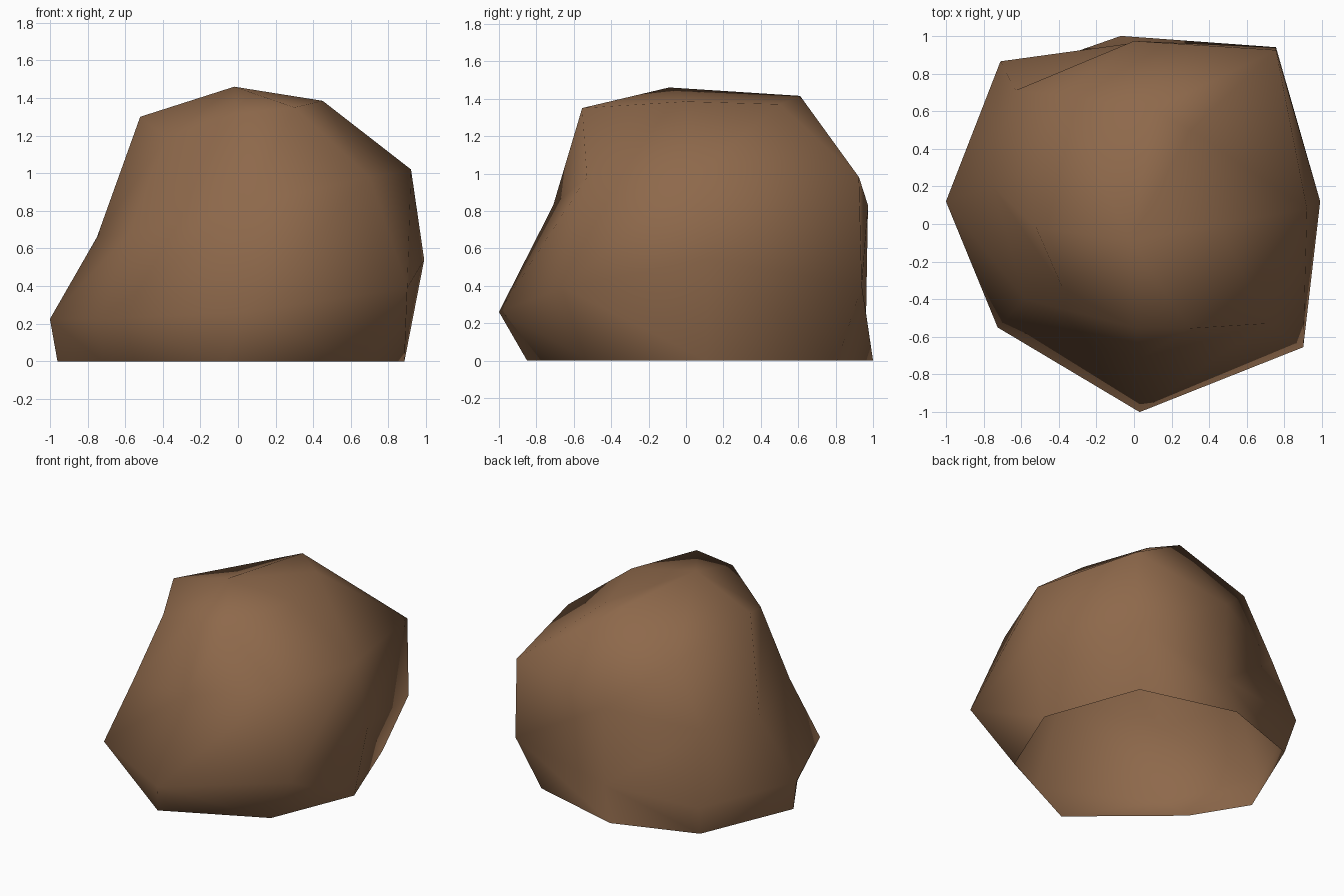
import bpy

if "Cube" in bpy.data.objects:
    bpy.data.objects.remove(bpy.data.objects["Cube"])

# Irregular hollow boulder, open underneath: four rings of eight points
# (counter-clockwise from the front) and a crown point
RINGS = [
    # ground outline
    [(-.07, -.85, 0), (.63, -.51, 0), (.885, .11, 0), (.63, .81, 0),
     (-.07, 1.0, 0), (-.67, .79, 0), (-.96, .10, 0), (-.72, -.29, 0)],
    # lower bulge
    [(.03, -1.0, .26), (.90, -.655, .39), (.99, .12, .54), (.755, .94, .40),
     (0, .963, .25), (-.71, .865, .23), (-1.0, .12, .225), (-.725, -.55, .226)],
    # shoulder
    [(.04, -.71, .83), (.70, -.53, .98), (.92, .08, 1.02), (.755, .925, .98),
     (0, .973, .83), (-.63, .71, .73), (-.75, .20, .66), (-.58, -.40, .68)],
    # upper edge
    [(0, -.55, 1.32), (.30, -.555, 1.35), (.45, 0, 1.385), (.30, .50, 1.37),
     (.106, .61, 1.415), (-.40, .685, 1.17), (-.52, -.02, 1.30), (-.38, -.34, 1.19)],
]
CROWN = (-.02, -.09, 1.46)
N = 8

verts = [p for ring in RINGS for p in ring] + [CROWN]
faces = []
for r in range(len(RINGS) - 1):                          # sides
    for i in range(N):
        j = (i + 1) % N
        a, b, c, d = r * N + i, r * N + j, (r + 1) * N + j, (r + 1) * N + i
        # the lowest band is split along the other diagonal
        faces += [(a, b, d), (b, c, d)] if r == 0 else [(a, b, c), (a, c, d)]
top = (len(RINGS) - 1) * N
faces += [(top + i, top + (i + 1) % N, len(verts) - 1) for i in range(N)]  # crown fan

mesh = bpy.data.meshes.new("boulder")
mesh.from_pydata(verts, [], faces)
mesh.polygons.foreach_set("use_smooth", [True] * len(faces))
mesh.update()

brown = bpy.data.materials.new("earth brown")
brown.diffuse_color = (.27, .14, .07, 1)
brown.use_nodes = True
brown.node_tree.nodes["Principled BSDF"].inputs["Base Color"].default_value = brown.diffuse_color
mesh.materials.append(brown)
bpy.context.collection.objects.link(bpy.data.objects.new("boulder", mesh))
